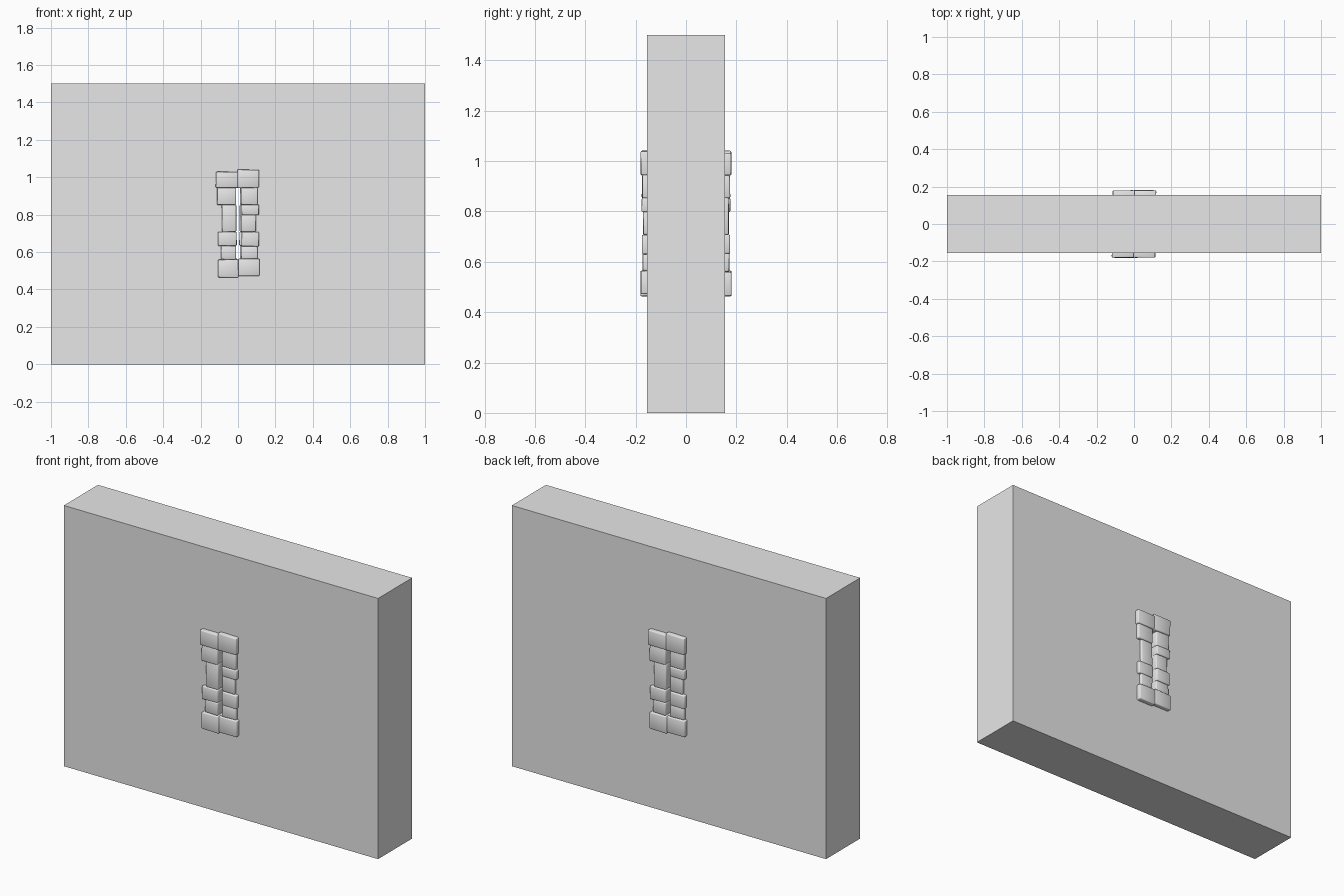
import bpy
import bmesh
import math
import random
from mathutils import Matrix, Vector

random.seed(4)
cube = bpy.data.objects.get("Cube")
if cube:
    bpy.data.objects.remove(cube, do_unlink=True)

# Plain grey stone
GREY = (0.8, 0.8, 0.8, 1)
stone_mat = bpy.data.materials.new("grey stone")
stone_mat.use_nodes = True
stone_mat.diffuse_color = GREY
bsdf = stone_mat.node_tree.nodes["Principled BSDF"]
bsdf.inputs["Base Color"].default_value = GREY


def box(name, x, y, z, jitter=0.0, bevel=0.0):
    """Box between (min, max) pairs, with slightly worn corners and edges."""
    bm = bmesh.new()
    bmesh.ops.create_cube(bm, size=1)
    for v in bm.verts:
        v.co = Vector([a + (b - a) * (c + 0.5) for (a, b), c in zip((x, y, z), v.co)])
        v.co += Vector([random.uniform(-jitter, jitter) for _ in range(3)])
    if bevel:
        bmesh.ops.bevel(bm, geom=bm.edges[:], offset=bevel, segments=2,
                        profile=0.5, affect='EDGES')
    mesh = bpy.data.meshes.new(name)
    bm.to_mesh(mesh)
    bm.free()
    mesh.materials.append(stone_mat)
    obj = bpy.data.objects.new(name, mesh)
    bpy.context.collection.objects.link(obj)
    return obj


# Wall with a narrow slit cut right through
wall = box("wall", (-1, 1), (-0.155, 0.155), (0, 1.5))
cutter = box("slit_cutter", (-0.02, 0.02), (-0.3, 0.3), (0.56, 0.945))
cutter.hide_render = True
cut = wall.modifiers.new("slit", 'BOOLEAN')
cut.operation = 'DIFFERENCE'
cut.solver = 'EXACT'
cut.object = cutter
bpy.context.view_layer.objects.active = wall
bpy.ops.object.modifier_apply(modifier=cut.name)
bpy.data.objects.remove(cutter, do_unlink=True)

# Surround stones: name, outer x, inner x, bottom, top, front y
STONES = [
    ("lintel_right", -0.118, 0.0, 0.944, 1.03, -0.18),
    ("lintel_left", 0.112, -0.004, 0.944, 1.04, -0.18),
    ("sill_right", -0.107, 0.002, 0.464, 0.56, -0.18),
    ("sill_left", 0.116, 0.002, 0.473, 0.564, -0.18),
    ("jamb_right_1", -0.112, -0.011, 0.853, 0.944, -0.175),
    ("jamb_right_2", -0.086, -0.01, 0.708, 0.853, -0.17),
    ("jamb_right_3", -0.107, -0.007, 0.634, 0.708, -0.175),
    ("jamb_right_4", -0.09, -0.011, 0.56, 0.634, -0.172),
    ("jamb_left_1", 0.104, 0.018, 0.853, 0.944, -0.173),
    ("jamb_left_2", 0.111, 0.019, 0.798, 0.853, -0.175),
    ("jamb_left_3", 0.095, 0.018, 0.708, 0.798, -0.17),
    ("jamb_left_4", 0.111, 0.019, 0.63, 0.708, -0.175),
    ("jamb_left_5", 0.105, 0.018, 0.564, 0.63, -0.172),
]

# The back surround is the front one turned half way round
turn = Matrix.Rotation(math.pi, 4, 'Z')
for name, outer, inner, low, high, front in STONES:
    stone = box("front_" + name, sorted((outer, inner)), (front, -0.12),
                (low, high), jitter=0.0015, bevel=0.005)
    stone.select_set(True)
    bpy.context.view_layer.objects.active = stone
    bpy.ops.object.shade_smooth_by_angle(angle=math.radians(50))
    stone.select_set(False)
    back = stone.copy()
    back.data = stone.data.copy()
    back.name = "back_" + name
    back.data.transform(turn)
    bpy.context.collection.objects.link(back)
